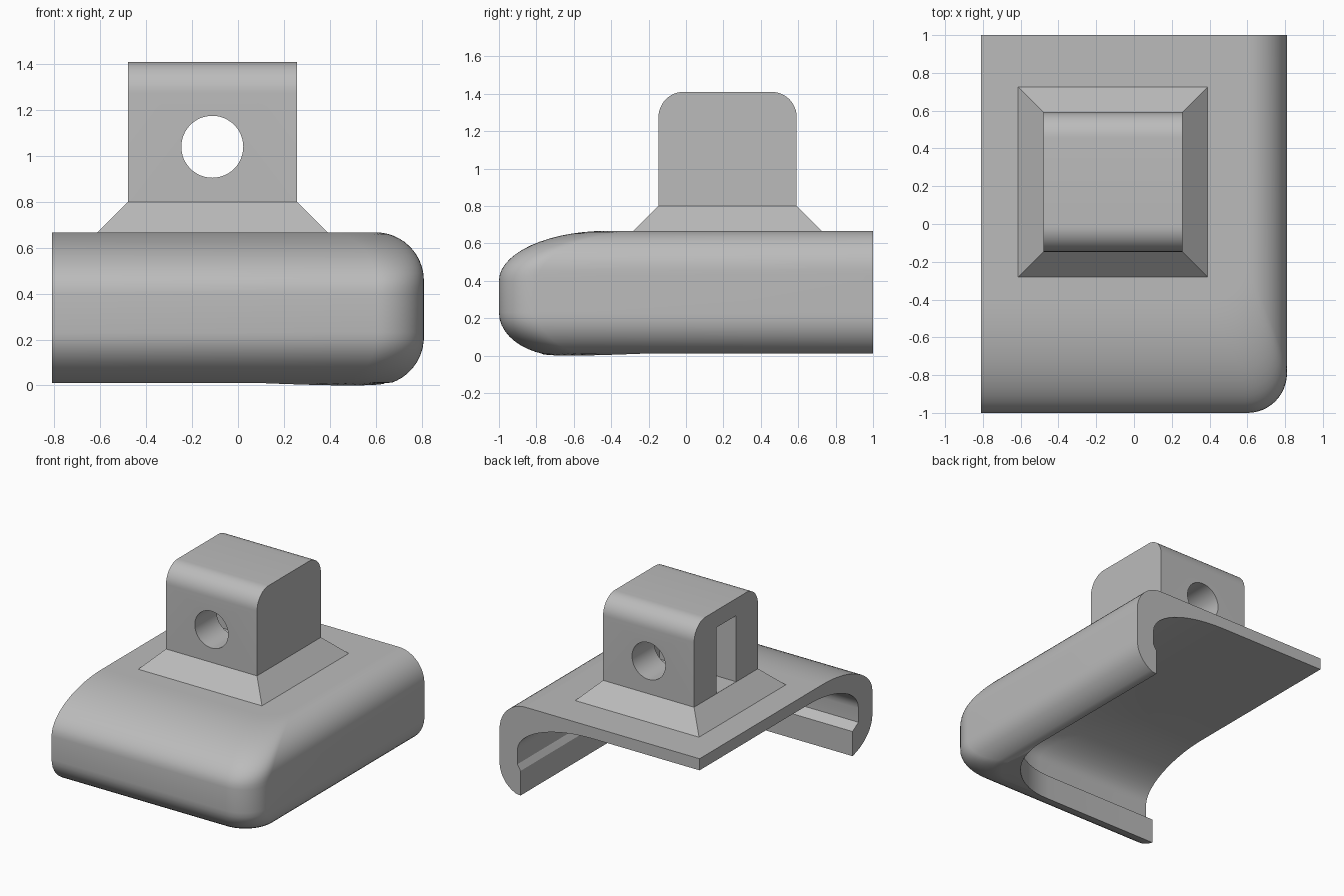
import bpy, bmesh
from math import sin, cos, pi, radians, sqrt

if "Cube" in bpy.data.objects:
    bpy.data.objects.remove(bpy.data.objects["Cube"])

grey = bpy.data.materials.new("plain_grey")
grey.use_nodes = True
grey.diffuse_color = (0.5, 0.5, 0.5, 1)
grey.node_tree.nodes["Principled BSDF"].inputs["Base Color"].default_value = (0.5, 0.5, 0.5, 1)


def make(name, bm):
    bmesh.ops.recalc_face_normals(bm, faces=bm.faces)
    mesh = bpy.data.meshes.new(name)
    bm.to_mesh(mesh)
    bm.free()
    mesh.materials.append(grey)
    ob = bpy.data.objects.new(name, mesh)
    bpy.context.collection.objects.link(ob)
    return ob


def activate(ob):
    bpy.ops.object.select_all(action='DESELECT')
    ob.select_set(True)
    bpy.context.view_layer.objects.active = ob


def smooth(ob):
    activate(ob)
    bpy.ops.object.shade_smooth_by_angle(angle=radians(30))


def loft(bm, rings):
    """Bridge closed rings of points and cap both ends."""
    rows = [[bm.verts.new(p) for p in ring] for ring in rings]
    for a, b in zip(rows, rows[1:]):
        for i in range(len(a)):
            j = (i + 1) % len(a)
            bm.faces.new((a[i], a[j], b[j], b[i]))
    bm.faces.new(rows[0])
    bm.faces.new(rows[-1])


# Corner shell: each row is (side x, front y, corner radius, z)
LEFT, BACK, TOP = -0.81, 1.0, 0.667


def inset(t, semi):
    return semi * (1 - sqrt(max(0, 1 - min(1, max(0, t)) ** 2)))


def outer_row(z):
    side = max((z - 0.457) / 0.21, (0.21 - z) / 0.21)
    front = inset((z - 0.40) / 0.267, 0.58) + inset((0.23 - z) / 0.23, 0.33)
    return 0.81 - inset(side, 0.21), -1 + front, 0.21, z


N = 14
rows = [outer_row(0.40 + 0.267 * cos(pi / 2 * k / N)) for k in range(N + 1)]
rows += [outer_row(0.23 - 0.22 * sin(pi / 2 * k / 10)) for k in range(10)]
rows += [(0.64, -0.77, 0.21, 0.01), (0.64, -0.77, 0.53, 0.01)]
# retaining lip, groove and curved ceiling
rows += [(0.64, -0.77, 0.53, 0.19), (0.666, -0.838, 0.53, 0.232)]
for k in range(N + 1):
    a = pi / 2 * k / N
    rows.append((0.05 + 0.616 * cos(a), -0.25 - 0.588 * cos(a), 0.53, 0.334 + 0.248 * sin(a)))


def row_points(x, y, r, z):
    pts = [(LEFT, y, z)]
    for k in range(13):
        a = pi / 2 * k / 12
        dip = 0.01 * sin(2 * a) if z < 0.02 and r > 0.5 else 0
        pts.append((x - r + r * sin(a), y + r - r * cos(a), z - dip))
    return pts + [(x, BACK, z)]


bm = bmesh.new()
grid = [[bm.verts.new(p) for p in row_points(*row)] for row in rows]
for a, b in zip(grid, grid[1:]):
    for i in range(len(a) - 1):
        bm.faces.new((a[i], a[i + 1], b[i + 1], b[i]))
upper = bm.verts.new((LEFT, BACK, TOP))
lower = bm.verts.new((LEFT, BACK, rows[-1][3]))
bm.faces.new(grid[0] + [upper])
bm.faces.new(grid[-1] + [lower])
bm.faces.new([g[0] for g in grid] + [lower, upper])
bm.faces.new([g[-1] for g in grid] + [lower, upper])
smooth(make("corner_shell", bm))


# Flared base of the mount
def rectangle(grow, z):
    x0, x1, y0, y1 = -0.48 - grow, 0.257 + grow, -0.147 - grow, 0.592 + grow
    return [(x0, y0, z), (x1, y0, z), (x1, y1, z), (x0, y1, z)]


bm = bmesh.new()
loft(bm, [rectangle(0.133, 0.63), rectangle(0.133, TOP), rectangle(0, 0.8)])
make("mount_base", bm)

# Mount block with rounded front and back top edges
profile = [(-0.147, 0.78)]
for cy, start in ((-0.012, pi), (0.457, pi / 2)):
    for k in range(13):
        a = start - pi / 2 * k / 12
        profile.append((cy + 0.135 * cos(a), 1.275 + 0.135 * sin(a)))
profile.append((0.592, 0.78))
bm = bmesh.new()
loft(bm, [[(x, y, z) for y, z in profile] for x in (-0.48, 0.257)])
block = make("mount_block", bm)

# Cross hole and side pocket
bm = bmesh.new()
circle = [2 * pi * k / 48 for k in range(48)]
loft(bm, [[(-0.112 + 0.135 * cos(a), y, 1.04 + 0.135 * sin(a)) for a in circle] for y in (-0.4, 0.9)])
hole = make("hole_cutter", bm)
bm = bmesh.new()
loft(bm, [[(x, 0.105, 0.801), (x, 0.335, 0.801), (x, 0.335, 1.285), (x, 0.105, 1.285)] for x in (-0.7, 0.14)])
pocket = make("pocket_cutter", bm)

for cutter in (hole, pocket):
    cutter.hide_render = True
    mod = block.modifiers.new("cut", 'BOOLEAN')
    mod.operation, mod.solver, mod.object = 'DIFFERENCE', 'EXACT', cutter
    activate(block)
    bpy.ops.object.modifier_apply(modifier=mod.name)
    bpy.data.objects.remove(cutter)
smooth(block)
